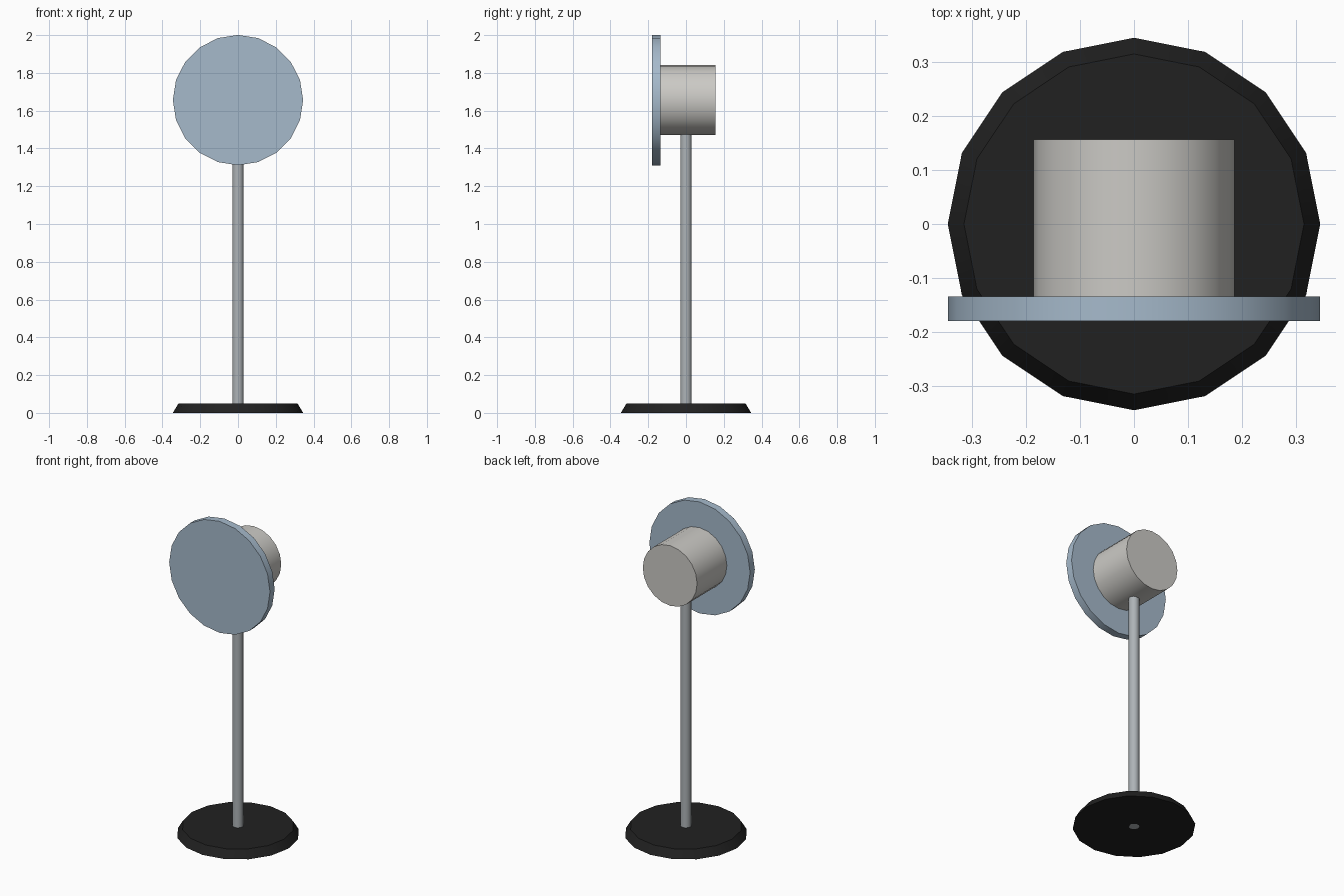
import bpy, math

if "Cube" in bpy.data.objects:
    bpy.data.objects.remove(bpy.data.objects["Cube"])


def material(name, rgb):
    m = bpy.data.materials.new(name)
    m.diffuse_color = (*rgb, 1.0)
    m.use_nodes = True
    m.node_tree.nodes["Principled BSDF"].inputs["Base Color"].default_value = m.diffuse_color
    return m


def frustum(name, mat, sides, r1, r2, start, end, along_y=False):
    """Tapered or straight cylinder, standing on z or lying along y, with a vertex on the axes."""
    height = end - start
    mid = (start + end) / 2
    loc = (0, mid, HEAD_Z) if along_y else (0, 0, mid)
    rot = (math.pi / 2, 0, 0) if along_y else (0, 0, 0)
    bpy.ops.mesh.primitive_cone_add(vertices=sides, radius1=r1, radius2=r2,
                                    depth=height, location=loc, rotation=rot)
    ob = bpy.context.object
    ob.name = name
    ob.data.materials.append(mat)
    bpy.ops.object.shade_smooth_by_angle(angle=math.radians(30))
    return ob


HEAD_Z = 1.656  # height of the head's axis

black = material("black", (0.015, 0.015, 0.015))
steel = material("steel grey", (0.42, 0.45, 0.47))
warm = material("warm light grey", (0.60, 0.59, 0.56))
blue = material("pale blue", (0.38, 0.49, 0.60))

# Sloped foot and pole
frustum("base", black, 16, 0.345, 0.315, 0.0, 0.05)
frustum("pole", steel, 16, 0.03, 0.03, 0.0, 1.485)

# Head: barrel housing with the wide front disc
frustum("head_barrel", warm, 20, 0.186, 0.186, -0.14, 0.157, along_y=True)
frustum("front_disc", blue, 20, 0.345, 0.345, -0.18, -0.134, along_y=True)
